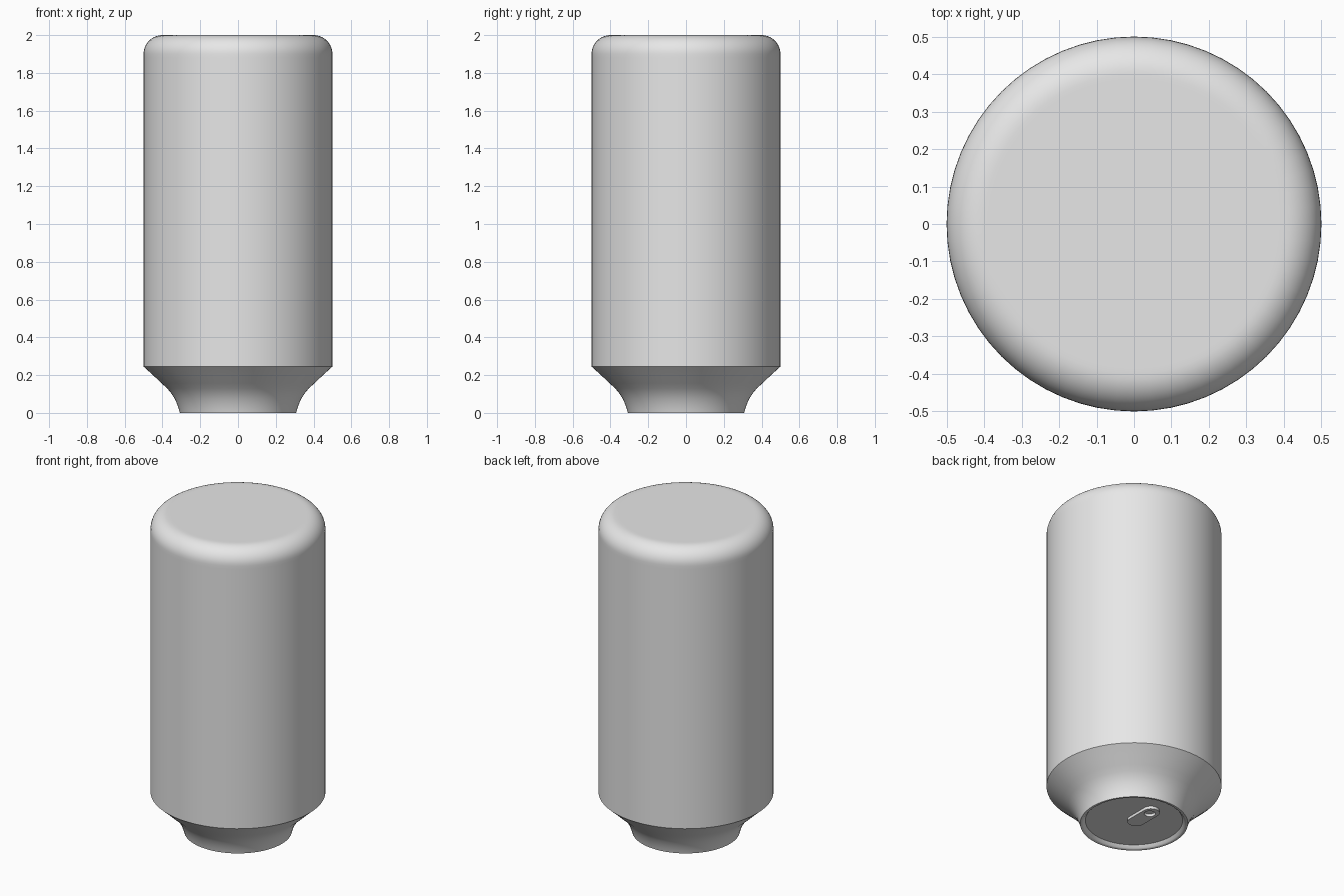
import bpy, bmesh
from math import sin, cos, pi, radians

cube = bpy.data.objects.get("Cube")
if cube:
    bpy.data.objects.remove(cube, do_unlink=True)

# Single plain material
metal = bpy.data.materials.new("plain_grey")
metal.use_nodes = True
grey = (0.8, 0.8, 0.8, 1)
metal.diffuse_color = grey
metal.node_tree.nodes["Principled BSDF"].inputs["Base Color"].default_value = grey


def finish(name, bm):
    """Turn a bmesh into a smooth object with sharp creases."""
    bmesh.ops.recalc_face_normals(bm, faces=bm.faces)
    mesh = bpy.data.meshes.new(name)
    bm.to_mesh(mesh)
    bm.free()
    mesh.materials.append(metal)
    obj = bpy.data.objects.new(name, mesh)
    bpy.context.collection.objects.link(obj)
    bpy.ops.object.select_all(action='DESELECT')
    obj.select_set(True)
    bpy.context.view_layer.objects.active = obj
    bpy.ops.object.shade_smooth_by_angle(angle=radians(30))
    return obj


def bridge(bm, a, b):
    n = len(a)
    for i in range(n):
        j = (i + 1) % n
        bm.faces.new((a[i], a[j], b[j], b[i]))


def lathe(name, profile, sides=64):
    """Revolve (radius, height) points and cap both ends."""
    bm = bmesh.new()
    rings = []
    for r, z in profile:
        rings.append([bm.verts.new((r * cos(2 * pi * i / sides),
                                    r * sin(2 * pi * i / sides), z))
                      for i in range(sides)])
    for a, b in zip(rings, rings[1:]):
        bridge(bm, a, b)
    bm.faces.new(rings[0])
    bm.faces.new(rings[-1])
    return finish(name, bm)


# Can shell: recessed lid, rim, flared neck, straight wall, rounded end
lid = [(0.26, 0.02), (0.278, 0.02), (0.29, 0.004), (0.297, 0)]
neck = [(0.308, 0), (0.313, 0.02), (0.322, 0.045), (0.335, 0.075), (0.353, 0.103),
        (0.375, 0.13), (0.405, 0.157), (0.45, 0.2), (0.5, 0.245)]
wall = [(0.5, 0.27), (0.5, 1.88)]
fillet = [(0.4 + 0.1 * cos(t * pi / 20), 1.9 + 0.1 * sin(t * pi / 20)) for t in range(11)]
lathe("can_shell", lid + neck + wall + fillet + [(0.385, 2)])

# Pull tab: rounded bar with a finger hole
count, half_width, hole_radius, hole_y = 32, 0.05, 0.032, 0.14
bm = bmesh.new()
loops = []
for z in (0.003, 0.022):
    outer, inner = [], []
    for i in range(count):
        a = 2 * pi * (i + 0.5) / count
        end_y = 0.15 if sin(a) > 0 else 0.02
        outer.append(bm.verts.new((half_width * cos(a), end_y + half_width * sin(a), z)))
        inner.append(bm.verts.new((hole_radius * cos(a), hole_y + hole_radius * sin(a), z)))
    loops.append((outer, inner))
(low_out, low_in), (high_out, high_in) = loops
bridge(bm, low_out, low_in)
bridge(bm, high_out, high_in)
bridge(bm, low_out, high_out)
bridge(bm, low_in, high_in)
finish("pull_tab", bm)
